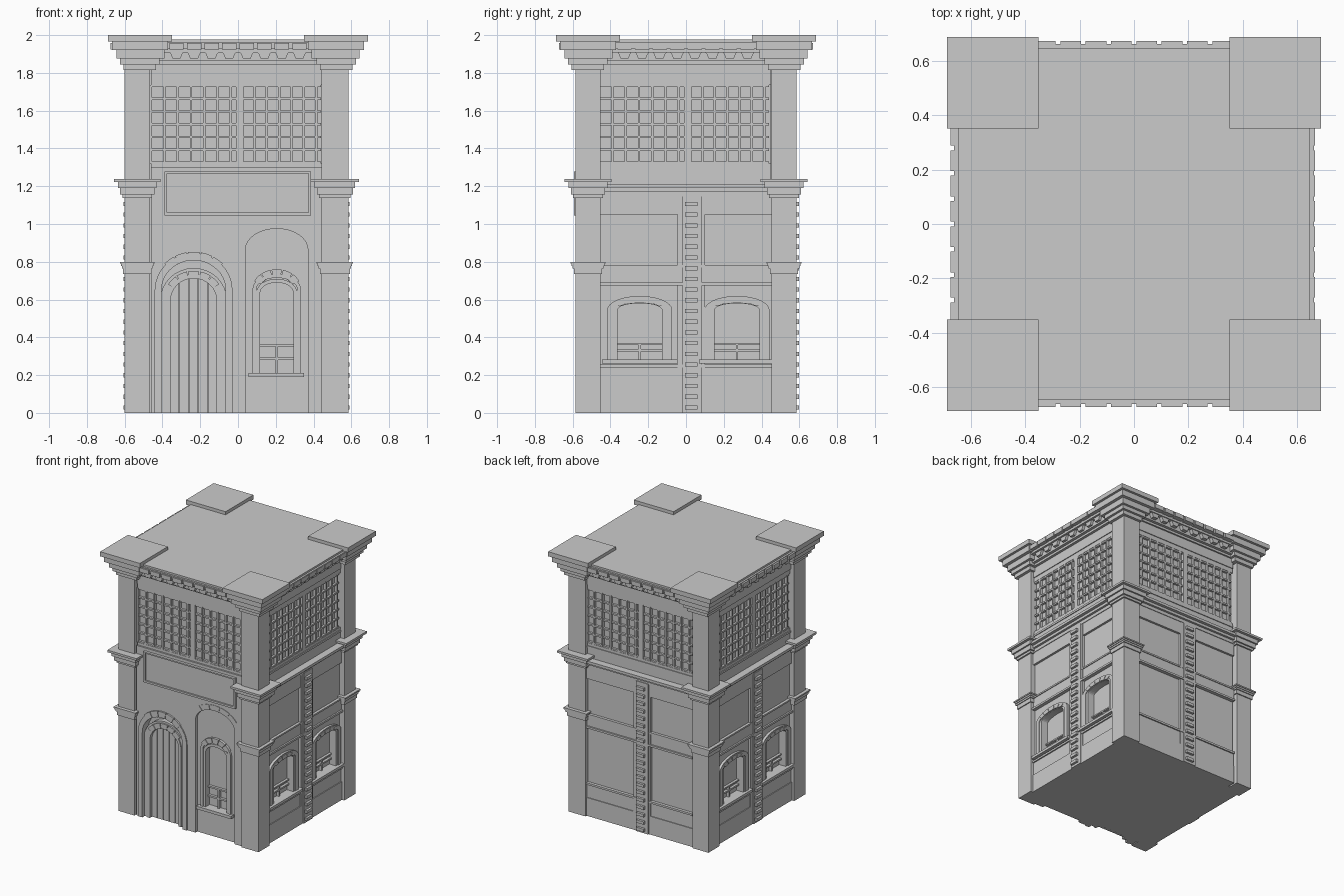
import bpy, bmesh, math
from mathutils import Matrix

if "Cube" in bpy.data.objects:
    bpy.data.objects.remove(bpy.data.objects["Cube"])

FRONT, RIGHT, BACK, LEFT = 0, 1, 2, 3


def frame(side):
    """Local (along wall, up, outward) axes for one of the four sides."""
    base = Matrix(((1, 0, 0, 0), (0, 0, -1, 0), (0, 1, 0, 0), (0, 0, 0, 1)))
    shift = Matrix.Translation((-0.008 if side % 2 else 0, 0, 0))
    return shift @ Matrix.Rotation(side * math.pi / 2, 4, 'Z') @ base


def finish(name, bm, side):
    bmesh.ops.transform(bm, matrix=frame(side), verts=bm.verts)
    bmesh.ops.recalc_face_normals(bm, faces=bm.faces)
    me = bpy.data.meshes.new(name)
    bm.to_mesh(me)
    bm.free()
    ob = bpy.data.objects.new(name, me)
    bpy.context.collection.objects.link(ob)
    return ob


def boxes(name, side, items):
    """Boxes given as (u0, u1, v0, v1, n0, n1)."""
    bm = bmesh.new()
    for u0, u1, v0, v1, n0, n1 in items:
        m = Matrix.Translation(((u0 + u1) / 2, (v0 + v1) / 2, (n0 + n1) / 2)) \
            @ Matrix.Diagonal((u1 - u0, v1 - v0, n1 - n0, 1))
        bmesh.ops.create_cube(bm, size=1, matrix=m)
    return finish(name, bm, side)


def plates(name, side, shapes, n0, n1):
    """Extruded outlines; each shape is [outer loop, hole loops...]."""
    bm = bmesh.new()
    for loops in shapes:
        edges = []
        for loop in loops:
            vs = [bm.verts.new((u, v, n0)) for u, v in loop]
            edges += [bm.edges.new((vs[i - 1], vs[i])) for i in range(len(vs))]
        res = bmesh.ops.triangle_fill(bm, edges=edges, use_beauty=True, normal=(0, 0, 1))
        faces = [g for g in res['geom'] if isinstance(g, bmesh.types.BMFace)]
        ext = bmesh.ops.extrude_face_region(bm, geom=faces, use_keep_orig=True)
        top = [g for g in ext['geom'] if isinstance(g, bmesh.types.BMVert)]
        bmesh.ops.translate(bm, verts=top, vec=(0, 0, n1 - n0))
    return finish(name, bm, side)


def ellipse(c, s, a, b, t0=math.pi, t1=0.0, n=16):
    return [(c + a * math.cos(t0 + (t1 - t0) * i / n), s + b * math.sin(t0 + (t1 - t0) * i / n))
            for i in range(n + 1)]


def arch(c, half, bottom, spring, top):
    return [(c - half, bottom)] + ellipse(c, spring, half, top - spring) + [(c + half, bottom)]


def band(c, half, bottom, spring, top, w):
    """Arched architrave of width w round an opening."""
    return [arch(c, half + w, bottom, spring, top + w) + arch(c, half, bottom, spring, top)[::-1]]


def voussoirs(c, spring, a, b, w, count, t0=math.pi, t1=0.0, gap=0.02):
    out, step = [], (t1 - t0) / count
    for i in range(count):
        p, q = t0 + step * i - gap, t0 + step * (i + 1) + gap
        out.append([ellipse(c, spring, a + w, b + w, p, q, 4)
                    + ellipse(c, spring, a, b, p, q, 4)[::-1]])
    return out


def rect(u0, u1, v0, v1):
    return [(u0, v0), (u0, v1), (u1, v1), (u1, v0)]


# solid core, roof slab and stepped cornice
boxes("core", FRONT, [(-.518, .502, 0, 1.95, -.51, .51)])
boxes("roof_cornice", FRONT, [(-h, h, z0, z1, -h, h) for z0, z1, h in
      ((1.845, 1.862, .578), (1.862, 1.908, .6), (1.908, 1.93, .635),
       (1.93, 1.962, .66), (1.962, 1.976, .645))])

# corner piers with two moulded bands and stepped caps
spans = {-1: (-.6, -.467), 1: (.442, .584)}
for sx, xn in ((-1, "left"), (1, "right")):
    for sy, yn in ((-1, "front"), (1, "back")):
        x0, x1 = spans[sx]
        n0, n1 = sorted((-sy * .452, -sy * .586))
        parts = [(x0 - e, x1 + e, z0, z1, n0 - e, n1 + e) for z0, z1, e in
                 ((0, 1.84, 0), (.735, .765, .008), (.765, .778, .015),
                  (.778, .79, .02), (.79, .8, .026), (1.138, 1.155, .012), (1.155, 1.19, .024),
                  (1.19, 1.222, .036), (1.222, 1.238, .057))]
        for z0, z1, a, b in ((1.815, 1.845, .435, .607), (1.845, 1.875, .415, .625),
                             (1.875, 1.92, .39, .643), (1.92, 1.965, .37, .668),
                             (1.965, 2.0, .35, .687)):
            u0, u1 = sorted((sx * a, sx * b))
            m0, m1 = sorted((-sy * a, -sy * b))
            parts.append((u0, u1, z0, z1, m0, m1))
        boxes(f"{yn}_{xn}_pier", FRONT, parts)

# upper storey lattice, hanging dentils and cornice blocks on every side
for k, side in enumerate(("front", "right", "back", "left")):
    wall = [(-.46, .45, 1.2, 1.32, .49, .56), (-.46, .45, 1.735, 1.85, .49, .56),
            (-.46, .45, 1.77, 1.85, .49, .566), (-.01, .022, 1.3, 1.75, .49, .56),
            (-.46, .45, 1.3, 1.75, .49, .54), (-.46, .45, 1.285, 1.3, .49, .566)]
    boxes(side + "_upper_wall", k, wall)
    bars = []
    for u0, u1 in ((-.46, -.01), (.022, .44)):
        cell = (u1 - u0) / 6.4
        bars += [(u0 + cell * i - .006, u0 + cell * i + .006, 1.32, 1.735, .5, .56)
                 for i in range(7)]
        bars += [(u0, u1, z - .006, z + .006, .5, .557)
                 for z in (1.325 + .0675 * i for i in range(7))]
    boxes(side + "_lattice", k, bars)
    drops, blocks = [], []
    for i in range(8):
        c = (i - 3.5) * .093
        drops.append([[(c - .036, 1.908), (c + .036, 1.908), (c + .03, 1.9), (c + .02, 1.875),
                       (c - .02, 1.875), (c - .03, 1.9)]])
        blocks.append((c - .038, c + .038, 1.925, 1.958, .6, .672 - (.006 if k == LEFT else 0)))
    plates(side + "_dentils", k, drops, .59, .628)
    boxes(side + "_cornice_blocks", k, blocks)

# side and back lower walls: bands, ledges, block strip
for k, side in ((RIGHT, "right"), (BACK, "back"), (LEFT, "left")):
    bands = [(-.46, .455, z0, z1, .49, n) for z0, z1, n in
             ((1.05, 1.16, .57), (.69, .77, .568), (.675, .69, .58), (.77, .782, .574),
              (0, .14, .572), (.14, .25, .566), (.24, .255, .576))]
    bands += [(u0, u1, 0, 1.15, .49, .572) for u0, u1 in ((-.045, -.015), (.085, .1))]
    boxes(side + "_wall_bands", k, bands)
    boxes(side + "_ledge", k, [(-.47, .46, z0, z1, .49, n) for z0, z1, n in
          ((1.145, 1.17, .575), (1.17, 1.19, .592), (1.19, 1.21, .615))])
    strip = [(-.018, .085, 0, 1.15, .49, .58)]
    strip += [(-.005, .06, .018 + .0567 * i, .04 + .0567 * i, .5, .598) for i in range(20)]
    boxes(side + "_block_strip", k, strip)
    wall = [rect(-.46, .455, 0, 1.2)]
    if k != BACK:
        # arched side windows with sill, architrave, hood and sash bars
        for c, label in ((-.245, "a"), (.27, "b")):
            name = f"{side}_window_{label}"
            wall.append(arch(c, .118, .28, .545, .58))
            plates(name + "_frame", k, [band(c, .118, .28, .545, .58, .02)], .5, .566)
            plates(name + "_surround", k, [band(c, .138, .28, .545, .585, .034)], .5, .572)
            plates(name + "_hood", k, voussoirs(c, .545, .125, .036, .03, 5, 2.6, .54), .5, .576)
            boxes(name + "_sill", k, [(c - .2, c + .2, .262, .282, .49, .592)])
            boxes(name + "_sash", k, [(c - .118, c + .118, .325, .337, .49, .53),
                  (c - .118, c + .118, .36, .37, .49, .53), (c - .006, c + .006, .28, .37, .49, .53)])
    plates(side + "_lower_wall", k, [wall], .49, .553)

# front lower wall with a door arch and a tall niche cut in
outline = [(-.46, 0)] + arch(-.235, .17, 0, .65, .81) + arch(.205, .165, 0, .865, .975) \
    + [(.45, 0), (.45, 1.3), (-.46, 1.3)]
plates("front_lower_wall", FRONT, [[outline]], .49, .572)

# doorway: stepped frame, voussoirs, plank door
plates("door_frame", FRONT, [band(-.235, .122, 0, .595, .712, .055)], .49, .55)
plates("door_inner_trim", FRONT, [band(-.235, .122, 0, .595, .712, .02)], .5, .557)
plates("door_inner_voussoirs", FRONT, voussoirs(-.235, .6, .12, .112, .04, 5, 2.6, .54), .5, .561)
plates("door_surround", FRONT, [band(-.235, .17, 0, .65, .81, .036)], .5, .58)
plates("door_voussoirs", FRONT, voussoirs(-.235, .65, .168, .158, .045, 5, 2.4, .74), .5, .585)
boxes("door_planks", FRONT, [(-.359 + .0502 * i, -.313 + .0502 * i, 0, .715, .49, .53)
                             for i in range(5)])

# niche and front window
niche = arch(.205, .167, 0, .865, .977)
plates("niche_wall", FRONT, [[niche, arch(.205, .088, .21, .635, .728)]], .49, .55)
plates("niche_voussoirs", FRONT, voussoirs(.205, .865, .167, .112, .04, 5, 2.7, .44), .5, .576)
plates("front_window_frame", FRONT, [band(.205, .088, .21, .635, .69, .02)], .5, .558)
plates("front_window_surround", FRONT, [band(.205, .108, .21, .655, .715, .02)], .5, .564)
plates("front_window_voussoirs", FRONT, voussoirs(.205, .655, .09, .065, .04, 5, 2.75, .39), .5, .57)
boxes("front_window_sill", FRONT, [(.055, .35, .19, .212, .49, .585)])
boxes("front_window_sash", FRONT, [(.117, .293, .28, .293, .49, .53),
      (.117, .293, .352, .364, .49, .53), (.199, .211, .21, .364, .49, .53)])

# blank sign panel with raised rim
plates("sign_rim", FRONT, [[rect(-.39, .387, 1.045, 1.278), rect(-.375, .372, 1.06, 1.268)]], .5, .592)
boxes("sign_panel", FRONT, [(-.385, .382, 1.05, 1.272, .5, .58)])
